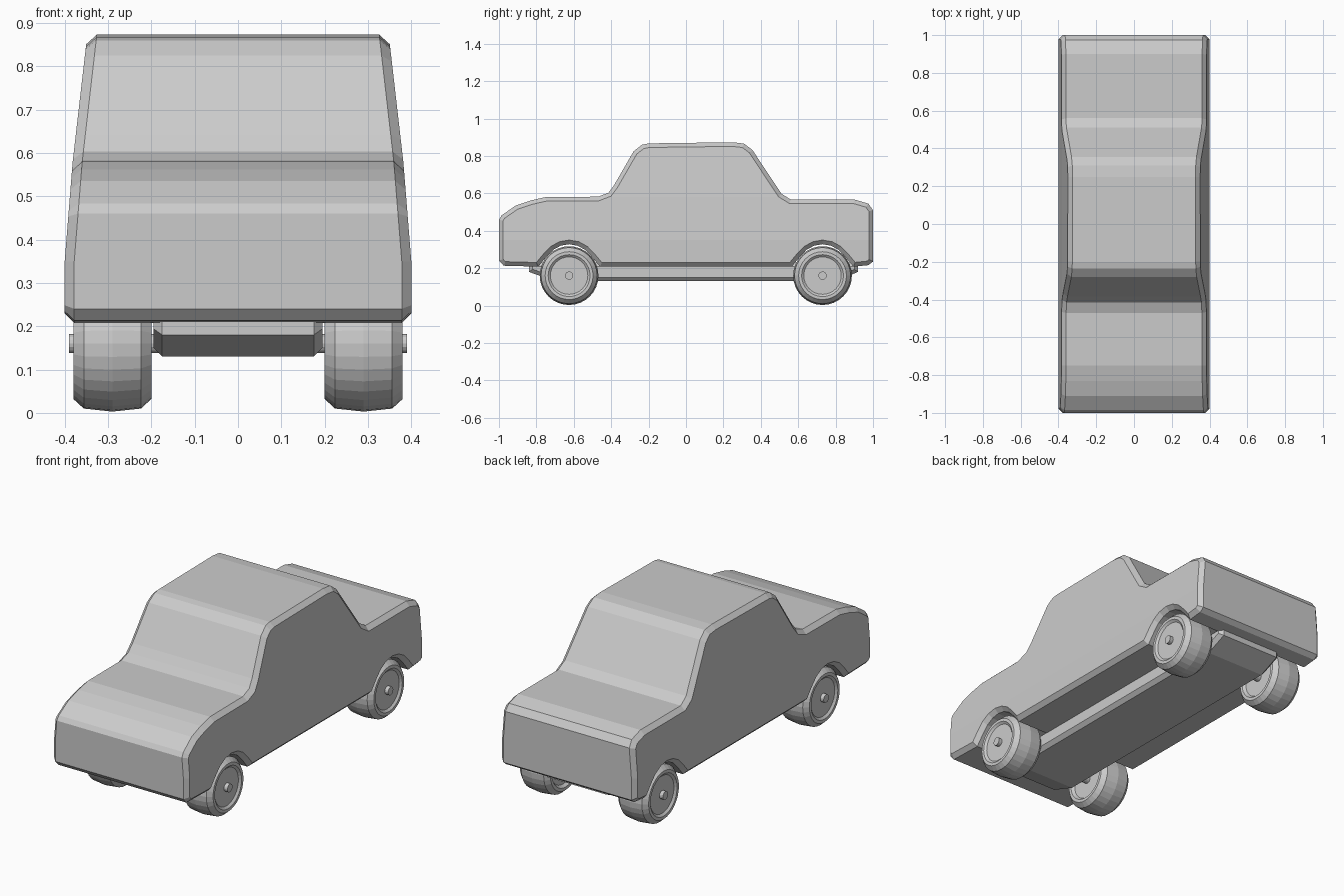
import bpy, bmesh, math

if "Cube" in bpy.data.objects:
    bpy.data.objects.remove(bpy.data.objects["Cube"])

grey = bpy.data.materials.new("plain grey")
grey.diffuse_color = (0.6, 0.6, 0.6, 1)
grey.use_nodes = True
grey.node_tree.nodes["Principled BSDF"].inputs["Base Color"].default_value = grey.diffuse_color


def finish(bm, name):
    bmesh.ops.recalc_face_normals(bm, faces=bm.faces[:])
    me = bpy.data.meshes.new(name)
    bm.to_mesh(me)
    bm.free()
    me.materials.append(grey)
    ob = bpy.data.objects.new(name, me)
    bpy.context.collection.objects.link(ob)
    return ob


def bevelled_prism(profile, half, bevel):
    """Side profile (y, z) extruded across x with chamfered side edges."""
    bm = bmesh.new()
    f = bm.faces.new([bm.verts.new((-half, y, z)) for y, z in profile])
    r = bmesh.ops.extrude_face_region(bm, geom=[f], use_keep_orig=True)
    for v in r["geom"]:
        if isinstance(v, bmesh.types.BMVert):
            v.co.x = half
    bmesh.ops.recalc_face_normals(bm, faces=bm.faces[:])
    rim = [e for e in bm.edges if abs(e.verts[0].co.x - e.verts[1].co.x) < 1e-6]
    bmesh.ops.bevel(bm, geom=rim, offset=bevel, offset_type='OFFSET', segments=1,
                    profile=0.5, affect='EDGES', clamp_overlap=False)
    return bm


def lathe(name, profile, centre, sides):
    """Closed solid of revolution about x from (x, radius) points."""
    bm = bmesh.new()
    rings = []
    for x, r in profile:
        rings.append([bm.verts.new((centre[0] + x,
                                    centre[1] + r * math.sin(2 * math.pi * i / sides),
                                    centre[2] + r * math.cos(2 * math.pi * i / sides)))
                      for i in range(sides)])
    for a, b in zip(rings, rings[1:]):
        for i in range(sides):
            j = (i + 1) % sides
            bm.faces.new((a[i], a[j], b[j], b[i]))
    bm.faces.new(rings[0])
    bm.faces.new(rings[-1])
    return finish(bm, name)


FRONT, REAR, AXLE_Z = -0.625, 0.73, 0.16


def arch(c):
    """Wheel arch, from rear to front."""
    half = [(0.165, 0.208), (0.12, 0.262), (0.085, 0.298), (0.045, 0.32)]
    return ([(c + d, z) for d, z in half] + [(c, 0.328)]
            + [(c - d, z) for d, z in reversed(half)])


# car body
upper = [(-1, 0.24), (-1, 0.46), (-0.985, 0.483), (-0.91, 0.535), (-0.83, 0.562),
         (-0.75, 0.58), (-0.47, 0.582), (-0.415, 0.603), (-0.385, 0.643),
         (-0.28, 0.825), (-0.235, 0.86), (-0.2, 0.867), (0.25, 0.873),
         (0.31, 0.866), (0.355, 0.832), (0.51, 0.598), (0.56, 0.567),
         (0.9, 0.567), (0.975, 0.545), (1, 0.51), (1, 0.235), (0.975, 0.216)]
body = bevelled_prism(upper + arch(REAR) + arch(FRONT) + [(-0.975, 0.213)], 0.40, 0.022)
for z in (0.35, 0.58):
    bmesh.ops.bisect_plane(body, geom=body.verts[:] + body.edges[:] + body.faces[:],
                           plane_co=(0, 0, z), plane_no=(0, 0, 1))
# sides lean inwards towards the roof
for v in body.verts:
    z = v.co.z
    lean = max(0, min(z, 0.58) - 0.35) * 0.08 + max(0, z - 0.58) * 0.115
    v.co.x -= math.copysign(lean, v.co.x)
finish(body, "body")

# chassis under the body
finish(bevelled_prism([(-0.84, 0.23), (-0.84, 0.18), (-0.70, 0.13), (0.80, 0.13),
                       (0.92, 0.18), (0.92, 0.23)], 0.195, 0.02), "chassis")

# wheels and axles
tyre = [(-0.075, 0.1), (-0.09, 0.112), (-0.09, 0.128), (-0.066, 0.15), (0, 0.157),
        (0.066, 0.15), (0.09, 0.128), (0.09, 0.112), (0.08, 0.1)]
for label, y in (("front", FRONT), ("rear", REAR)):
    lathe(label + "_axle", [(-0.39, 0.022), (0.39, 0.022)], (0, y, AXLE_Z), 16)
    for side, s in (("right", 1), ("left", -1)):
        lathe(f"{label}_{side}_wheel", [(s * x, r) for x, r in tyre],
              (s * 0.29, y, AXLE_Z), 32)
